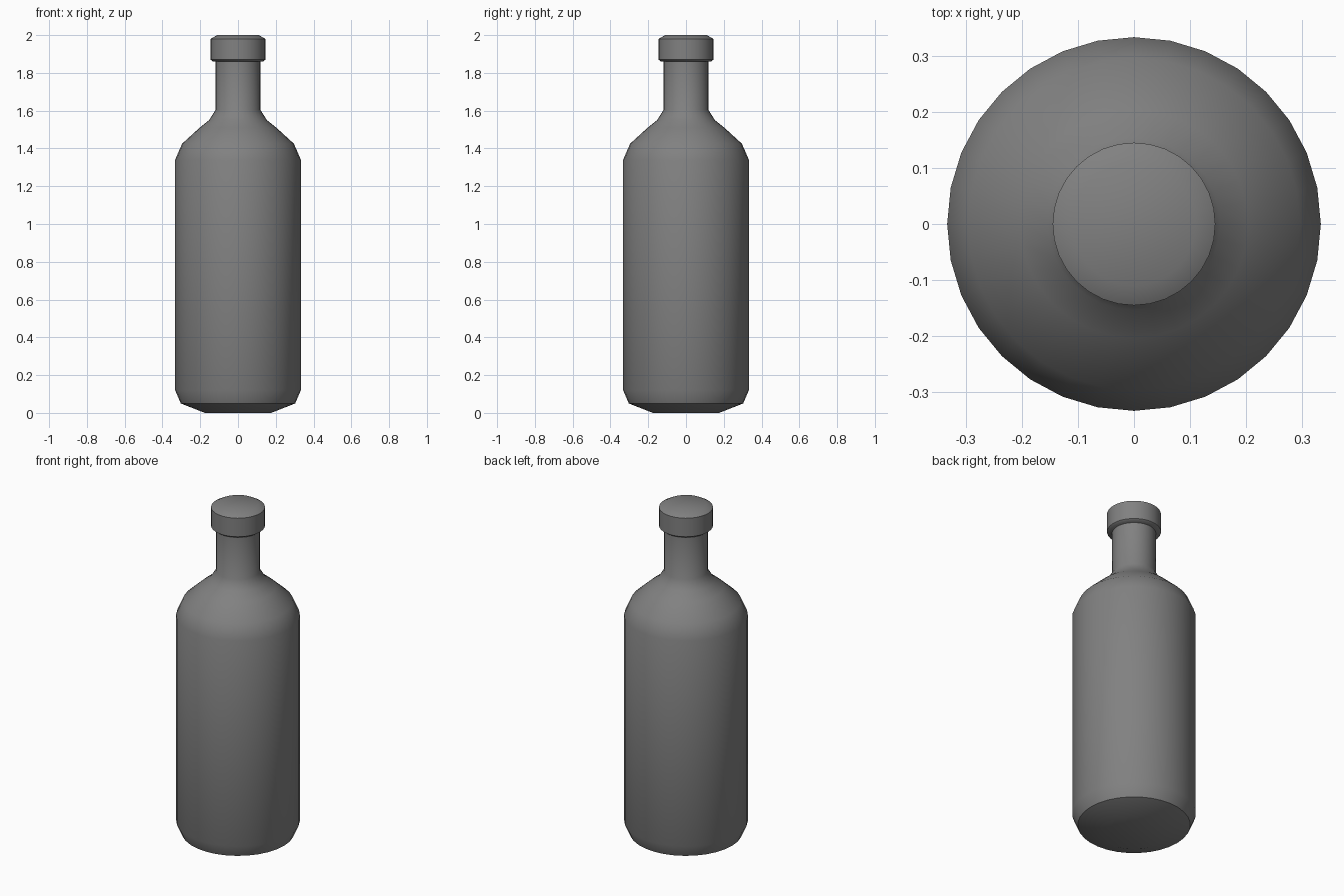
import bpy, bmesh, math

if "Cube" in bpy.data.objects:
    bpy.data.objects.remove(bpy.data.objects["Cube"])

SIDES = 32

# Dark grey finish
dark = bpy.data.materials.new("dark_grey")
dark.diffuse_color = (0.22, 0.22, 0.22, 1.0)
dark.use_nodes = True
dark.node_tree.nodes["Principled BSDF"].inputs["Base Color"].default_value = dark.diffuse_color


def lathe(name, profile):
    """Revolve (radius, height) points around z and close both ends."""
    bm = bmesh.new()
    rings = []
    for r, z in profile:
        rings.append([bm.verts.new((r * math.cos(2 * math.pi * i / SIDES),
                                    r * math.sin(2 * math.pi * i / SIDES), z))
                      for i in range(SIDES)])
    for low, high in zip(rings, rings[1:]):
        for i in range(SIDES):
            j = (i + 1) % SIDES
            bm.faces.new((low[i], low[j], high[j], high[i]))
    bm.faces.new(rings[0][::-1])
    bm.faces.new(rings[-1])
    mesh = bpy.data.meshes.new(name)
    bm.to_mesh(mesh)
    bm.free()
    mesh.materials.append(dark)
    obj = bpy.data.objects.new(name, mesh)
    bpy.context.collection.objects.link(obj)
    bpy.ops.object.select_all(action='DESELECT')
    obj.select_set(True)
    bpy.context.view_layer.objects.active = obj
    bpy.ops.object.shade_smooth_by_angle(angle=math.radians(40))
    return obj


# Body with chamfered base, rounded shoulder and straight neck
lathe("bottle_body", [
    (0.175, 0.0), (0.303, 0.05), (0.333, 0.12), (0.333, 1.34),
    (0.296, 1.425), (0.203, 1.51), (0.153, 1.55), (0.118, 1.605),
    (0.118, 1.88)])

# Cap with bevelled rims
lathe("bottle_cap", [
    (0.132, 1.86), (0.145, 1.87), (0.145, 1.98), (0.11, 2.0)])
